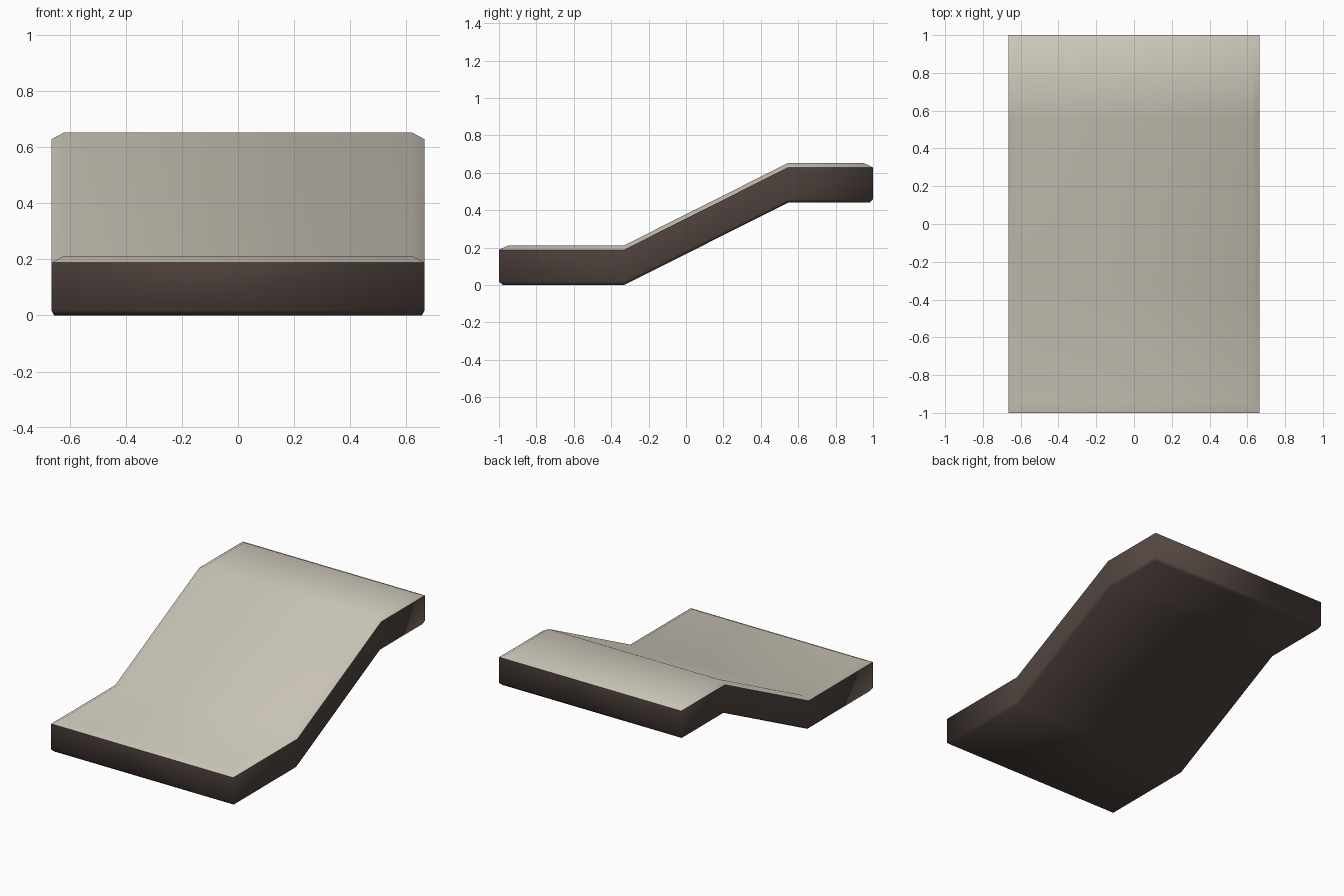
import bpy, bmesh

if "Cube" in bpy.data.objects:
    bpy.data.objects.remove(bpy.data.objects["Cube"])

def material(name, rgb):
    m = bpy.data.materials.new(name)
    m.diffuse_color = (*rgb, 1)
    m.use_nodes = True
    m.node_tree.nodes["Principled BSDF"].inputs["Base Color"].default_value = m.diffuse_color
    return m

# Side profile: (y, base height) at the ends and the two bends
BENDS = [(-0.33, 0.0), (0.545, 0.44)]
# Stacked outlines from bottom to top: (half width, half length, height offset)
LAYERS = [(0.655, 0.98, 0.0), (0.665, 1.0, 0.018), (0.665, 1.0, 0.188), (0.62, 0.95, 0.212)]

def outline(bm, half_w, half_l, dz):
    stations = [(-half_l, 0.0), *BENDS, (half_l, 0.44)]
    right = [bm.verts.new((half_w, y, z + dz)) for y, z in stations]
    left = [bm.verts.new((-half_w, y, z + dz)) for y, z in stations]
    return right + left[::-1]

bm = bmesh.new()
loops = [outline(bm, *layer) for layer in LAYERS]

# Walls and chamfers between outlines
for i, (low, high) in enumerate(zip(loops, loops[1:])):
    for k in range(8):
        n = (k + 1) % 8
        f = bm.faces.new((low[k], low[n], high[n], high[k]))
        f.material_index = 1 if i == 2 else 0

# Bottom and top surfaces
for loop, mat in ((loops[0], 0), (loops[-1], 1)):
    for k in range(3):
        f = bm.faces.new((loop[k], loop[k + 1], loop[6 - k], loop[7 - k]))
        f.material_index = mat

bmesh.ops.recalc_face_normals(bm, faces=bm.faces)
for f in bm.faces:
    f.smooth = True
# Crisp edge where the pale surface meets the dark body
for e in bm.edges:
    e.smooth = len({f.material_index for f in e.link_faces}) == 1

mesh = bpy.data.meshes.new("ramp_slab")
bm.to_mesh(mesh)
bm.free()
mesh.materials.append(material("dark brown earth", (0.085, 0.06, 0.052)))
mesh.materials.append(material("pale stone", (0.64, 0.60, 0.51)))
bpy.context.collection.objects.link(bpy.data.objects.new("ramp_slab", mesh))
